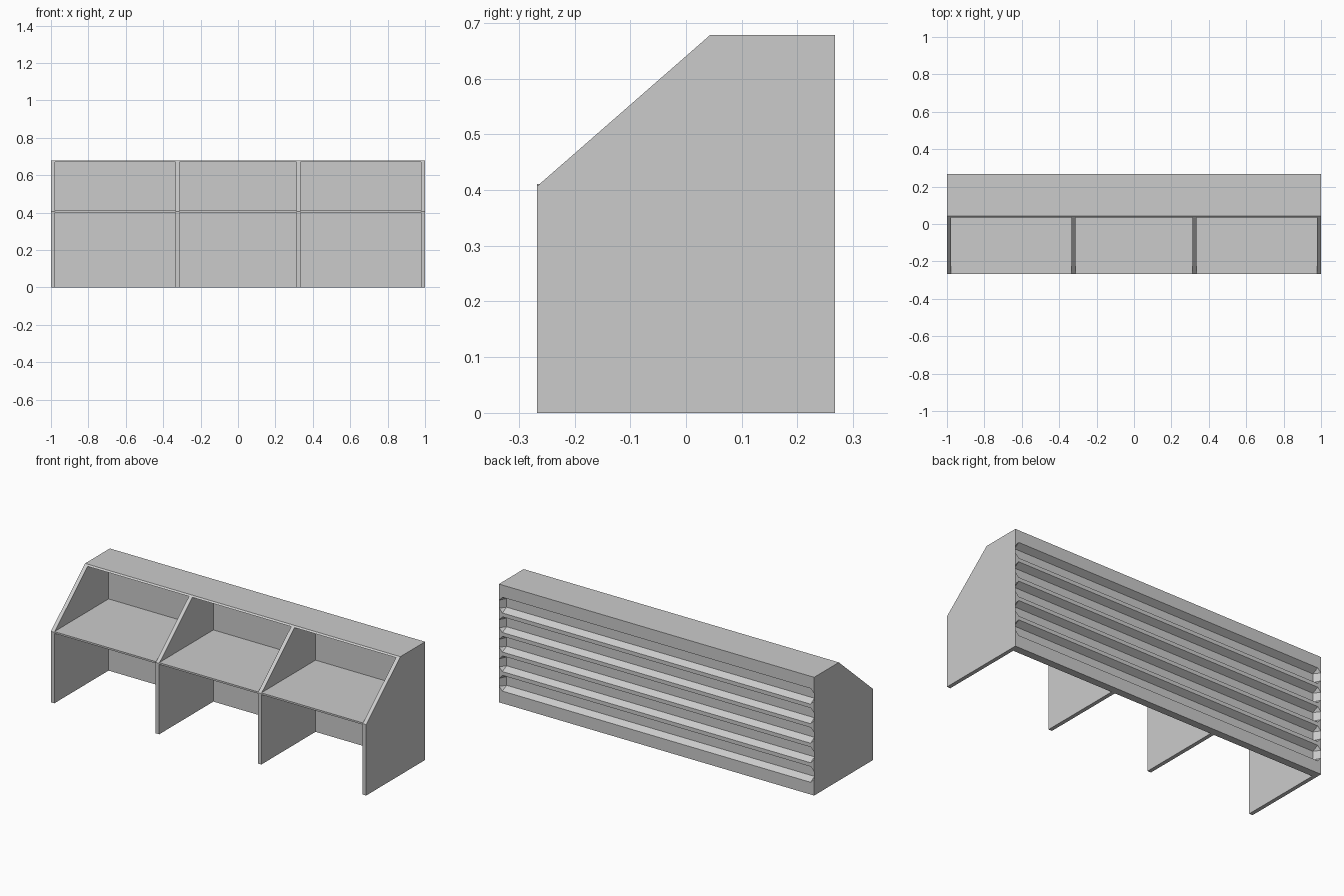
import bpy, bmesh

if "Cube" in bpy.data.objects:
    bpy.data.objects.remove(bpy.data.objects["Cube"])

HALF, FRONT, BACK = 1.0, -0.267, 0.267
WALL = 0.224          # inner face of the back wall
T = 0.022             # panel thickness
TOP, ROOF = 0.678, 0.670


def finish(bm, name):
    bmesh.ops.recalc_face_normals(bm, faces=bm.faces)
    mesh = bpy.data.meshes.new(name)
    bm.to_mesh(mesh)
    bm.free()
    ob = bpy.data.objects.new(name, mesh)
    bpy.context.collection.objects.link(ob)
    return ob


def extrude_x(name, profile, x0, x1):
    """Sweep a (y, z) profile along x."""
    bm = bmesh.new()
    face = bm.faces.new([bm.verts.new((x0, y, z)) for y, z in profile])
    out = bmesh.ops.extrude_face_region(bm, geom=[face])
    verts = [v for v in out["geom"] if isinstance(v, bmesh.types.BMVert)]
    bmesh.ops.translate(bm, verts=verts, vec=(x1 - x0, 0, 0))
    return finish(bm, name)


def rect(y0, y1, z0, z1):
    return [(y0, z0), (y1, z0), (y1, z1), (y0, z1)]


# Four upright panels with sloping front edges
side = [(FRONT, 0), (WALL, 0), (WALL, ROOF), (0.034, ROOF), (FRONT, 0.407)]
for name, x in (("left_end_panel", -HALF), ("left_divider", -0.335),
                ("right_divider", 0.335 - T), ("right_end_panel", HALF - T)):
    extrude_x(name, side, x, x + T)

# Three desktops between the panels
edges = [-HALF + T, -0.335, -0.335 + T, 0.335 - T, 0.335, HALF - T]
for name, i in (("left_desktop", 0), ("middle_desktop", 2), ("right_desktop", 4)):
    extrude_x(name, rect(FRONT, WALL, 0.401, 0.411), edges[i], edges[i + 1])

# Thin roof with a slanted front lip
extrude_x("roof", [(0.034, ROOF), (BACK, ROOF), (BACK, TOP), (0.043, TOP)], -HALF, HALF)

# Back wall
back = extrude_x("back_wall", rect(WALL, BACK, 0, ROOF), -HALF, HALF)

# Five tapered grooves with chamfered ends, cut into the back wall
bm = bmesh.new()
for i in range(5):
    zc = 0.339 + (i - 2) * 0.112
    pts = []
    for sx in (-1, 1):
        for sz in (-1, 1):
            pts.append((sx * 0.976, BACK - 0.036, zc + sz * 0.025))
            for y in (BACK, BACK + 0.02):
                pts.append((sx * 0.978, y, zc + sz * 0.045))
                pts.append((sx * 0.998, y, zc + sz * 0.023))
    bmesh.ops.convex_hull(bm, input=[bm.verts.new(p) for p in pts])
cutter = finish(bm, "groove_cutter")
cutter.hide_render = True
mod = back.modifiers.new("grooves", "BOOLEAN")
mod.operation, mod.solver, mod.object = "DIFFERENCE", "EXACT", cutter
bpy.context.view_layer.objects.active = back
bpy.ops.object.modifier_apply(modifier=mod.name)
bpy.data.objects.remove(cutter)
